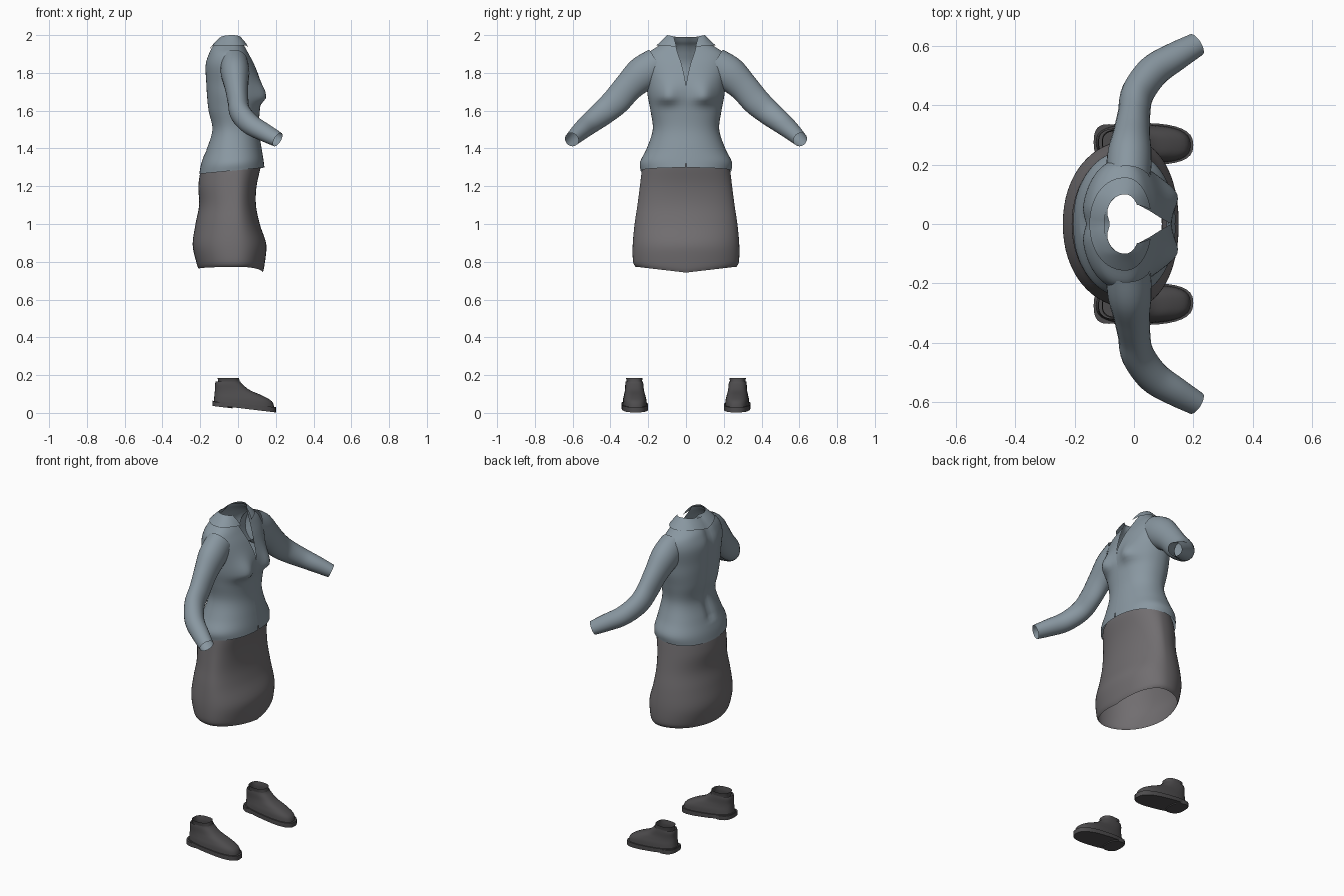
import bpy
from math import sin, cos, pi, exp
from mathutils import Vector

if "Cube" in bpy.data.objects:
    bpy.data.objects.remove(bpy.data.objects["Cube"])


def material(name, rgb):
    m = bpy.data.materials.new(name)
    m.use_nodes = True
    color = (*rgb, 1)
    m.diffuse_color = color
    bsdf = m.node_tree.nodes["Principled BSDF"]
    bsdf.inputs["Base Color"].default_value = color
    bsdf.inputs["Roughness"].default_value = 0.8
    return m


jacket_blue = material("blue grey cloth", (0.25, 0.31, 0.355))
skirt_grey = material("warm grey cloth", (0.165, 0.155, 0.162))
shoe_dark = material("dark leather", (0.075, 0.072, 0.075))


def smooth_rows(rows, steps):
    """Catmull-Rom interpolation through rows of numbers."""
    out = []
    for i in range(len(rows) - 1):
        quad = [rows[max(i - 1, 0)], rows[i], rows[i + 1], rows[min(i + 2, len(rows) - 1)]]
        for s in range(steps):
            t = s / steps
            out.append([b + 0.5 * t * (c - a + t * (2 * a - 5 * b + 4 * c - d + t * (3 * (b - c) + d - a)))
                        for a, b, c, d in zip(*quad)])
    return out + [list(rows[-1])]


def skin(name, rings, mat, closed=True, caps=(), mirror=False, angle=50):
    """Join rings of points into a smooth surface."""
    n = len(rings[0])
    verts = [p for ring in rings for p in ring]
    faces = []
    for r in range(len(rings) - 1):
        for c in range(n if closed else n - 1):
            d = (c + 1) % n
            faces.append((r * n + c, r * n + d, (r + 1) * n + d, (r + 1) * n + c))
    if "bottom" in caps:
        faces.append(tuple(reversed(range(n))))
    if "top" in caps:
        faces.append(tuple(range(len(verts) - n, len(verts))))
    mesh = bpy.data.meshes.new(name)
    mesh.from_pydata(verts, [], faces)
    mesh.materials.append(mat)
    obj = bpy.data.objects.new(name, mesh)
    bpy.context.collection.objects.link(obj)
    bpy.ops.object.select_all(action="DESELECT")
    obj.select_set(True)
    bpy.context.view_layer.objects.active = obj
    bpy.ops.object.shade_smooth_by_angle(angle=angle * pi / 180)
    if mirror:
        mod = obj.modifiers.new("Mirror", "MIRROR")
        mod.use_axis = (False, True, False)
    return obj


def power(v, e):
    return (1 if v >= 0 else -1) * abs(v) ** e


def sections(rows, middle=None, e=1.0, n=48, warp=None, open_front=False, steps=5):
    """Rings from rows of (height, back x, front x, half width, front gap)."""
    rings = []
    for z, back, front, half, gap in smooth_rows(rows, steps):
        mid = (back + front) / 2 if middle is None else middle
        start = (max(gap, 0) / half) ** (1 / e) if open_front else 0
        ring = []
        for k in range(n):
            a = start + (2 * pi - 2 * start) * k / (n - 1 if open_front else n)
            reach = front - mid if cos(a) >= 0 else mid - back
            p = (mid + reach * power(cos(a), e), half * power(sin(a), e), z)
            ring.append(warp(*p) if warp else p)
        rings.append(ring)
    return rings


# Jacket body with bust, spine crease, sloping hem and V neck
def jacket_shape(x, y, z):
    if x > 0.02:
        spread = 0.035 if z < 1.67 else 0.075
        x += 0.038 * exp(-((z - 1.67) / spread) ** 2 - ((abs(y) - 0.1) / 0.055) ** 2)
    elif z > 1.38:
        x += 0.015 * exp(-(y / 0.03) ** 2)
    if z < 1.4:
        z += 0.1 * x * (1.4 - z) / 0.12
    return x, y, z


body = [
    (1.285, -0.205, 0.14, 0.24, 0.004),
    (1.33, -0.195, 0.135, 0.243, 0),
    (1.4, -0.168, 0.125, 0.208, 0),
    (1.5, -0.14, 0.11, 0.176, 0),
    (1.6, -0.16, 0.115, 0.188, 0),
    (1.68, -0.168, 0.125, 0.203, 0),
    (1.75, -0.172, 0.12, 0.21, 0.003),
    (1.84, -0.175, 0.088, 0.222, 0.022),
    (1.9, -0.158, 0.058, 0.205, 0.042),
    (1.94, -0.138, 0.038, 0.15, 0.055),
    (1.965, -0.115, 0.027, 0.115, 0.065),
    (1.99, -0.097, 0.02, 0.1, 0.07),
]
skin("jacket_body", sections(body, -0.03, 0.92, 65, jacket_shape, True), jacket_blue, closed=False)


# Folded collar, lower at the back of the neck
def collar_shape(x, y, z):
    return x, y, z - 0.02 * max(0, 1 - abs(y) / 0.1)


collar = [
    (1.945, -0.15, 0.06, 0.157, 0.05),
    (1.975, -0.125, 0.042, 0.125, 0.06),
    (2.0, -0.1, 0.022, 0.1, 0.07),
]
skin("collar", sections(collar, -0.03, 0.95, 49, collar_shape, True), jacket_blue, closed=False)

# Sleeves: (x, y, z, depth radius, height radius) along the arm
arm = [
    (-0.02, 0.15, 1.845, 0.075, 0.09),
    (-0.015, 0.23, 1.795, 0.075, 0.092),
    (-0.008, 0.305, 1.725, 0.062, 0.078),
    (0, 0.37, 1.65, 0.055, 0.074),
    (0.012, 0.44, 1.588, 0.055, 0.066),
    (0.065, 0.515, 1.528, 0.055, 0.056),
    (0.14, 0.565, 1.485, 0.05, 0.047),
    (0.21, 0.605, 1.447, 0.042, 0.038),
]
path = smooth_rows(arm, 5)
rings = []
for i, (x, y, z, depth, height) in enumerate(path):
    ahead, behind = path[min(i + 1, len(path) - 1)], path[max(i - 1, 0)]
    along = (Vector(ahead[:3]) - Vector(behind[:3])).normalized()
    u = (Vector((1, 0, 0)) - along * along.x).normalized()
    w = along.cross(u)
    rings.append([Vector((x, y, z)) + u * depth * cos(a) + w * height * sin(a)
                  for a in (2 * pi * k / 24 for k in range(24))])
skin("sleeves", rings, jacket_blue, mirror=True)


# Skirt, open at the hem
def skirt_shape(x, y, z):
    if z < 0.85:
        z -= 0.03 * max(0, 1 - abs(y) / 0.25) * (0.85 - z) / 0.08 * (1 if x > 0 else 0.3)
    elif z > 1.2:
        z += 0.1 * x * (z - 1.2) / 0.1
    return x, y, z


skirt = [
    (0.772, -0.208, 0.13, 0.265, 0),
    (0.8, -0.22, 0.14, 0.28, 0),
    (0.89, -0.24, 0.15, 0.282, 0),
    (1.0, -0.225, 0.115, 0.272, 0),
    (1.1, -0.206, 0.095, 0.257, 0),
    (1.2, -0.21, 0.098, 0.244, 0),
    (1.29, -0.2, 0.12, 0.233, 0),
    (1.31, -0.19, 0.12, 0.225, 0),
]
skin("skirt", sections(skirt, -0.01, 0.95, 64, skirt_shape), skirt_grey)


# Shoes: upper, ankle cuff, sole and heel, pitched down to the toe
def shoe_shape(x, y, z):
    pitch = min(1, max(0, (0.15 - z) / 0.1))
    return x, y + 0.272 - 0.03 * x, z - 0.12 * (x + 0.13) * pitch


def shoe_part(name, rows, caps=(), steps=4):
    rings = sections([(*r, 0) for r in rows], None, 0.75, 32, shoe_shape, steps=steps)
    skin(name, rings, shoe_dark, caps=caps, mirror=True, angle=40)


shoe_part("shoe_uppers", [
    (0.06, -0.128, 0.192, 0.064),
    (0.085, -0.126, 0.18, 0.061),
    (0.105, -0.124, 0.13, 0.055),
    (0.125, -0.122, 0.065, 0.05),
    (0.15, -0.122, 0.025, 0.048),
    (0.165, -0.118, 0.012, 0.046),
])
shoe_part("ankle_cuffs", [
    (0.135, -0.105, 0.015, 0.042),
    (0.16, -0.105, 0.01, 0.04),
    (0.185, -0.108, 0.005, 0.044),
])
shoe_part("shoe_soles", [
    (0.042, -0.134, 0.2, 0.07),
    (0.064, -0.134, 0.2, 0.07),
], ("bottom", "top"), 1)
shoe_part("shoe_heels", [
    (0.036, -0.136, -0.03, 0.062),
    (0.06, -0.136, -0.03, 0.062),
], ("bottom", "top"), 1)
